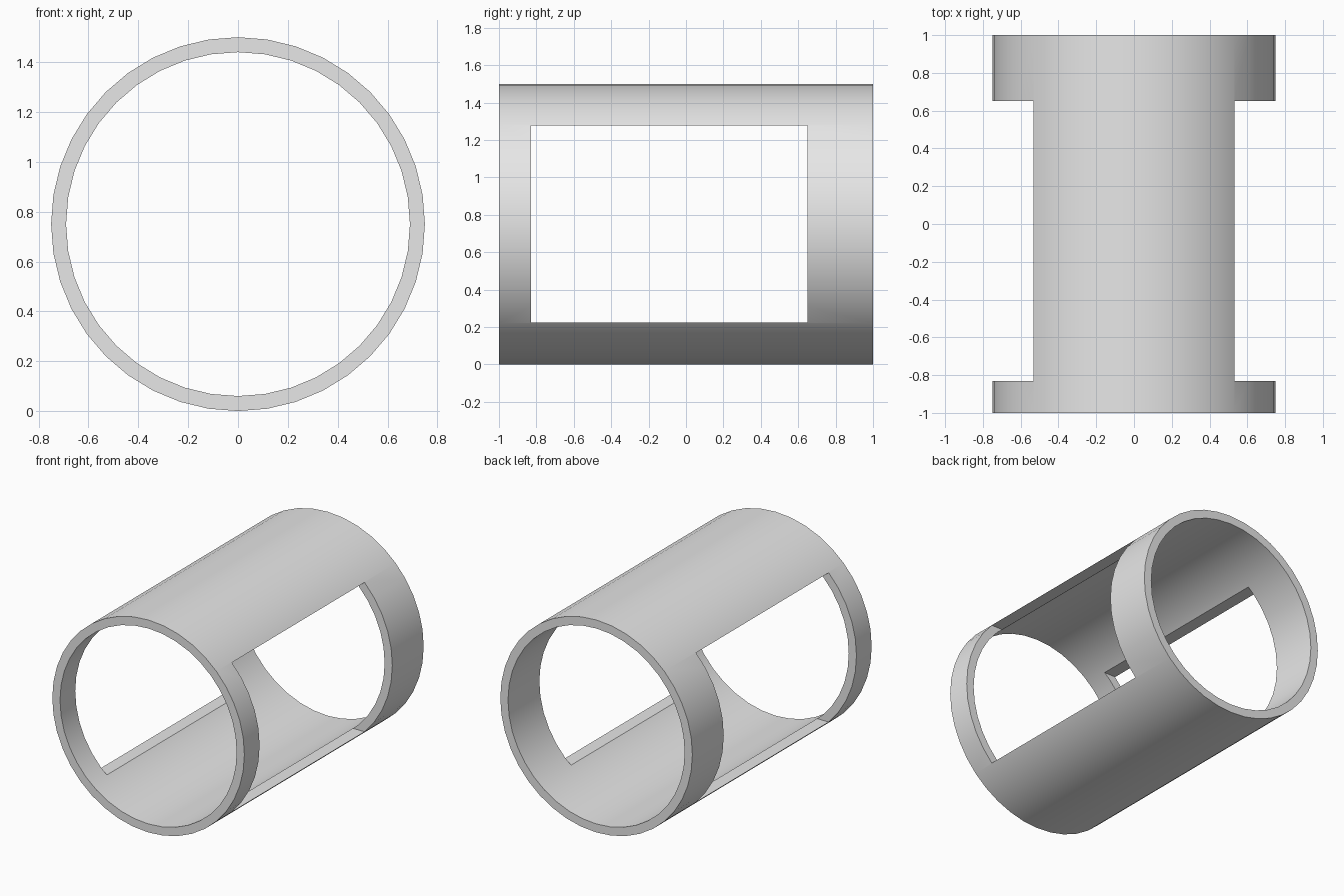
import bpy
import bmesh
import math

cube = bpy.data.objects.get("Cube")
if cube:
    bpy.data.objects.remove(cube, do_unlink=True)

OUTER, INNER, HALF_LENGTH, SIDES = 0.75, 0.69, 1.0, 40

grey = bpy.data.materials.new("light_grey")
grey.use_nodes = True
grey.diffuse_color = (0.8, 0.8, 0.8, 1)
grey.node_tree.nodes["Principled BSDF"].inputs["Base Color"].default_value = (0.8, 0.8, 0.8, 1)


def add_object(name, bm):
    bmesh.ops.recalc_face_normals(bm, faces=bm.faces)
    mesh = bpy.data.meshes.new(name)
    bm.to_mesh(mesh)
    bm.free()
    mesh.materials.append(grey)
    obj = bpy.data.objects.new(name, mesh)
    bpy.context.collection.objects.link(obj)
    return obj


# Hollow tube lying along y: four rings joined into a closed wall
bm = bmesh.new()
rings = []
for radius, y in ((OUTER, -HALF_LENGTH), (OUTER, HALF_LENGTH),
                  (INNER, HALF_LENGTH), (INNER, -HALF_LENGTH)):
    angles = [math.tau * i / SIDES for i in range(SIDES)]
    rings.append([bm.verts.new((radius * math.cos(a), y, OUTER + radius * math.sin(a)))
                  for a in angles])
for r in range(4):
    a, b = rings[r], rings[(r + 1) % 4]
    for i in range(SIDES):
        j = (i + 1) % SIDES
        bm.faces.new((a[i], a[j], b[j], b[i]))
tube = add_object("tube_shell", bm)

# Box that cuts a matching window through both side walls
bm = bmesh.new()
bmesh.ops.create_cube(bm, size=1)
bmesh.ops.scale(bm, vec=(2, 1.48, 1.054), verts=bm.verts)
bmesh.ops.translate(bm, vec=(0, -0.09, OUTER), verts=bm.verts)
cutter = add_object("window_cutter", bm)
cutter.hide_render = True

cut = tube.modifiers.new("side_windows", "BOOLEAN")
cut.operation = "DIFFERENCE"
cut.solver = "EXACT"
cut.object = cutter

bpy.ops.object.select_all(action="DESELECT")
tube.select_set(True)
bpy.context.view_layer.objects.active = tube
bpy.ops.object.modifier_apply(modifier=cut.name)
bpy.data.objects.remove(cutter, do_unlink=True)

# Smooth curved walls with crisp rims
bpy.ops.object.shade_smooth_by_angle(angle=math.radians(30))
